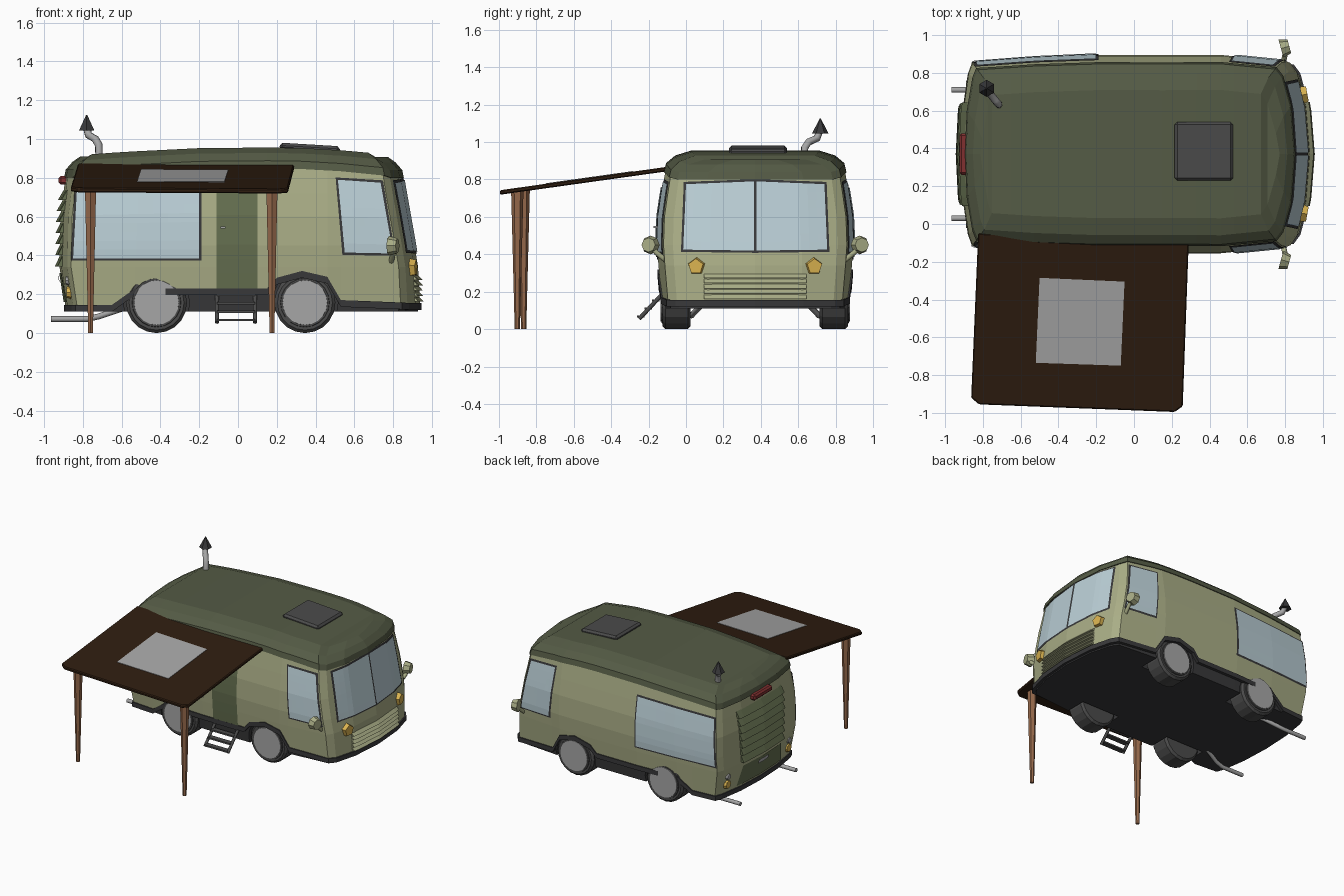
import bpy, bmesh
from mathutils import Vector

if "Cube" in bpy.data.objects:
    bpy.data.objects.remove(bpy.data.objects["Cube"])

CY = 0.37  # centre line of the van in y


def material(name, *rgb):
    m = bpy.data.materials.new(name)
    m.diffuse_color = (*rgb, 1)
    m.use_nodes = True
    m.node_tree.nodes["Principled BSDF"].inputs["Base Color"].default_value = m.diffuse_color
    return m


OLIVE = material("olive", .40, .42, .24)
ROOF = material("roof_green", .09, .105, .06)
DOOR = material("door_green", .13, .16, .08)
DARK = material("dark_grey", .04, .04, .042)
TIRE = material("tire", .07, .07, .07)
METAL = material("metal", .38, .38, .38)
GLASS = material("glass", .50, .63, .68)
AMBER = material("amber", .70, .45, .08)
RED = material("red", .22, .03, .03)
CLOTH = material("awning_brown", .027, .012, .005)
WOOD = material("wood", .30, .14, .07)


def mesh(name, verts, faces, mat, bevel=0):
    me = bpy.data.meshes.new(name)
    me.from_pydata([tuple(v) for v in verts], [], faces)
    bm = bmesh.new()
    bm.from_mesh(me)
    bmesh.ops.recalc_face_normals(bm, faces=bm.faces)
    bm.to_mesh(me)
    bm.free()
    me.materials.append(mat)
    ob = bpy.data.objects.new(name, me)
    bpy.context.collection.objects.link(ob)
    if bevel:
        b = ob.modifiers.new("bevel", 'BEVEL')
        b.width, b.segments = bevel, 1
    return ob


def frustum(name, p0, p1, r0, r1, n, mat, bevel=0):
    p0, p1 = Vector(p0), Vector(p1)
    bm = bmesh.new()
    bmesh.ops.create_cone(bm, cap_ends=True, segments=n, radius1=r0, radius2=r1, depth=(p1 - p0).length)
    ob = mesh(name, [], [], mat, bevel)
    bm.to_mesh(ob.data)
    bm.free()
    ob.location = (p0 + p1) / 2
    ob.rotation_mode = 'QUATERNION'
    ob.rotation_quaternion = (p1 - p0).to_track_quat('Z', 'Y')
    return ob


def box(name, lo, hi, mat, bevel=0):
    v = [(x, y, z) for x in (lo[0], hi[0]) for y in (lo[1], hi[1]) for z in (lo[2], hi[2])]
    f = [(0, 1, 3, 2), (4, 5, 7, 6), (0, 1, 5, 4), (2, 3, 7, 6), (0, 2, 6, 4), (1, 3, 7, 5)]
    return mesh(name, v, f, mat, bevel)


def tube(name, pts, r, mat):
    cu = bpy.data.curves.new(name, 'CURVE')
    cu.dimensions, cu.bevel_depth, cu.bevel_resolution, cu.use_fill_caps = '3D', r, 2, True
    sp = cu.splines.new('POLY')
    sp.points.add(len(pts) - 1)
    for p, c in zip(sp.points, pts):
        p.co = (*c, 1)
    cu.materials.append(mat)
    ob = bpy.data.objects.new(name, cu)
    bpy.context.collection.objects.link(ob)


def lerp(t, pts):
    if t <= pts[0][0]:
        return pts[0][1]
    for (a, u), (b, v) in zip(pts, pts[1:]):
        if t <= b:
            return u + (v - u) * (t - a) / (b - a)
    return pts[-1][1]


# Body shape functions: end positions, width, roof edge and lower edge
def x_front(z): return lerp(z, [(.11, .94), (.34, .928), (.45, .91), (.8, .848), (.86, .84)])
def x_rear(z): return lerp(z, [(.11, -.885), (.34, -.92), (.6, -.915), (.8, -.89), (.86, -.88)])
def scale(z): return lerp(z, [(.11, .945), (.34, .985), (.45, 1), (.6, .99), (.72, .955), (.86, .91)])
def edge(x): return lerp(x, [(-.93, .81), (-.6, .835), (-.1, .86), (.3, .857), (.6, .84), (.85, .81)])
def sill(x): return lerp(x, [(-.65, .14), (-.53, .225), (.15, .225), (.2, .28), (.33, .315), (.46, .285), (.53, .165), (.9, .15)])


def width(x, z):
    return scale(z) * lerp(x, [(x_rear(z) + .06, .485), (-.53, .51), (-.2, .525), (.46, .525), (x_front(z) - .1, .49)])


def front(v, z, off=0):
    return Vector((x_front(z) - lerp(abs(v), [(0, 0), (.25, .02), (.44 * scale(z), .065)]) + off, CY + v, z))


def rear(v, z, off=0):
    return Vector((x_rear(z) + lerp(abs(v), [(0, 0), (.22, .01), (.43 * scale(z), .04)]) - off, CY + v, z))


def side(s):
    return lambda x, z, off=0: Vector((x, CY + s * (width(x, z) + off), z))


def ring(zf, gx=0, gv=0, dz=0):
    zf_, zr = zf(.9), zf(-.9)
    half = [front(v, zf_) + Vector((gx, gv if v else 0, 0)) for v in (0, .25, .44 * scale(zf_))]
    for x in (x_front(zf_) - .1 + gx, .53, .46, .33, .2, .15, -.2, -.53, -.65, x_rear(zr) + .06 - gx):
        half.append(Vector((x, CY + width(x, zf(x)) + gv, zf(x))))
    half += [rear(v, zr) + Vector((-gx, gv if v else 0, 0)) for v in (.43 * scale(zr), .22, 0)]
    full = half + [Vector((p.x, 2 * CY - p.y, p.z)) for p in half[-2:0:-1]]
    return [p + Vector((0, 0, dz)) for p in full]


def loft(name, rings, mat, caps=(), closed=False):
    n, k = len(rings[0]), len(rings)
    faces = []
    for r in range(k if closed else k - 1):
        a, b = r * n, (r + 1) % k * n
        faces += [(a + i, a + (i + 1) % n, b + (i + 1) % n, b + i) for i in range(n)]
    for c in caps:
        for i in range(n // 2):
            q = dict.fromkeys((i, i + 1, (n - i - 1) % n, (n - i) % n))
            faces.append(tuple(c % k * n + j for j in q))
    return mesh(name, [p for r in rings for p in r], faces, mat)


def patch(name, fn, quad, mat, off, n=8):
    a, b, c, d = [Vector(q) for q in quad]  # lower left, lower right, upper right, upper left
    vs = []
    for j in range(n + 1):
        for i in range(n + 1):
            p = a.lerp(b, i / n).lerp(d.lerp(c, i / n), j / n)
            vs.append(fn(p.x, p.y, off))
    w = n + 1
    return mesh(name, vs, [(j * w + i, j * w + i + 1, j * w + w + i + 1, j * w + w + i) for j in range(n) for i in range(n)], mat)


def window(name, fn, quad):
    mid = sum((Vector(q) for q in quad), Vector((0, 0))) / 4
    big = [Vector(q) + Vector((.012 if q[0] > mid.x else -.012, .012 if q[1] > mid.y else -.012)) for q in quad]
    patch(name + "_frame", fn, big, DARK, .005)
    patch(name, fn, quad, GLASS, .01)


def slat(name, fn, z, h, t, out, mat):
    us = (-h, -.23, 0, .23, h)
    vs = [p for u in us for p in (fn(u, z + t), fn(u, z - t, out), fn(u, z - t))]
    fs = [(3 * k + i, 3 * k + (i + 1) % 3, 3 * k + 3 + (i + 1) % 3, 3 * k + 3 + i) for k in range(4) for i in range(3)]
    mesh(name, vs, fs + [(0, 1, 2), (12, 13, 14)], mat)


# Body shell, sill trim and roof
loft("body", [ring(sill)] + [ring(lambda x, z=z: z) for z in (.34, .45, .6, .72)] + [ring(edge)], OLIVE)
loft("sill_trim", [ring(sill, g, g, d) for g, d in ((-.02, .005), (.008, .005), (.008, -.03), (-.02, -.03))], DARK, closed=True)
loft("roof", [ring(edge, *g) for g in ((-.01, -.01, -.01), (.008, .008, -.01), (0, -.002, .03), (-.035, -.05, .07), (-.075, -.14, .098))]
     , ROOF, caps=(-1,))

# Underbody with wheel wells
under = loft("underbody", [ring(lambda x: .11, -.012, -.012), ring(lambda x: .335, -.012, -.012)], DARK, caps=(0, -1))
for x in (-.42, .345):
    for s in (-1, 1):
        well = frustum("well_cutter", (x, CY + s * .32, .155), (x, CY + s * .6, .155), .17, .17, 20, DARK)
        well.hide_render = True
        m = under.modifiers.new("well", 'BOOLEAN')
        m.operation, m.object = 'DIFFERENCE', well
        bpy.context.view_layer.objects.active = under
        bpy.ops.object.modifier_apply(modifier=m.name)
        bpy.data.objects.remove(well)
        # Wheels
        frustum("tire", (x, CY + s * .345, .157), (x, CY + s * .495, .157), .157, .157, 20, TIRE, .015)
        frustum("hub_rim", (x, CY + s * .48, .157), (x, CY + s * .502, .157), .13, .125, 20, TIRE)
        frustum("hub", (x, CY + s * .48, .157), (x, CY + s * .507, .157), .118, .115, 20, METAL)

# Windows and door
for s in (-1, 1):
    window("rear_side_window", side(s), [(-.85, .385), (-.2, .385), (-.2, .76), (-.83, .74)])
    window("cab_window", side(s), [(.55, .415), (.80, .41), (.735, .775), (.515, .79)])
    window("windscreen_half", front, [(s * .006, .42), (s * .385, .425), (s * .37, .775), (s * .006, .79)])
patch("door", side(-1), [(-.11, .23), (.1, .23), (.1, .835), (-.11, .835)], DOOR, .007)
box("door_handle", (-.09, -.175, .54), (-.065, -.15, .55), METAL)

# Front grille, headlights, mirrors
for z in (.285, .257, .229, .201, .173):
    slat("grille_slat", front, z, .275, .011, .02, OLIVE)
for s in (-1, 1):
    p = front(s * .31, .335)
    frustum("headlight", p - Vector((.02, 0, 0)), p + Vector((.024, s * .008, 0)), .052, .042, 5, AMBER)
    p = Vector((.80, CY + s * .565, .45))
    tube("mirror_arm", [(.79, CY + s * .48, .37), (.80, CY + s * .53, .41), p], .014, OLIVE)
    mir = frustum("mirror", p - Vector((.022, s * .006, 0)), p + Vector((.022, s * .006, 0)), .05, .038, 8, OLIVE)

# Rear louvres, plate, lights
for i in range(7):
    slat("rear_louvre", rear, .37 + i * .057, .25 + .004 * i, .026, .024, ROOF if i < 0 else DOOR)
patch("rear_panel", rear, [(-.27, .16), (.27, .16), (.23, .31), (-.23, .31)], DOOR, .006)
patch("plate", rear, [(-.06, .265), (.06, .265), (.06, .295), (-.06, .295)], METAL, .014, 2)
box("brake_light", (-.925, CY - .11, .765), (-.87, CY + .11, .81), RED, .012)
for s in (-1, 1):
    p = rear(s * .37, .21)
    frustum("tail_light", p + Vector((.01, 0, 0)), p - Vector((.016, 0, 0)), .036, .028, 8, AMBER)
    p = rear(s * .37, .27)
    frustum("reverse_light", p + Vector((.01, 0, 0)), p - Vector((.012, 0, 0)), .026, .02, 8, METAL)
    # Exhaust pipes
    y = CY + s * .34
    tube("exhaust", [(-.965, y, .072), (-.78, y, .072), (-.72, y - s * .01, .085), (-.6, y - s * .05, .125)], .015, METAL)

# Chimney and roof hatch
tube("chimney_pipe", [(-.715, .63, .88), (-.718, .635, .97), (-.735, .655, 1.0), (-.77, .70, 1.02), (-.78, .715, 1.06)], .02, METAL)
frustum("chimney_cap", (-.78, .718, 1.045), (-.78, .718, 1.125), .045, .003, 6, DARK)
hatch = box("roof_hatch", (-.155, -.155, -.02), (.155, .155, .016), TIRE, .014)
hatch.location, hatch.rotation_euler = (.37, .385, .956), (0, .06, 0)

# Awning sheet, pale panel and poles
def sheet(name, xy, lift, thick, mat, bevel=0):
    top = [Vector((x, y, .872 + (y + .07) * .14 + lift)) for x, y in xy]
    n = len(xy)
    fs = [tuple(range(n)), tuple(range(n, 2 * n))] + [(i, (i + 1) % n, n + (i + 1) % n, n + i) for i in range(n)]
    mesh(name, top + [p - Vector((0, 0, thick)) for p in top], fs, mat, bevel)


sheet("awning", [(-.825, -.05), (.29, -.09), (.258, -.965), (.215, -.995), (-.82, -.955), (-.862, -.92)], 0, .024, CLOTH, .006)
sheet("awning_panel", [(-.5, -.285), (-.05, -.305), (-.07, -.75), (-.52, -.735)], .003, .004, METAL)
for x, y in ((-.76, -.868), (.175, -.902)):
    frustum("awning_pole", (x, y, 0), (x, y, .74), .014, .033, 6, WOOD)

# Entry steps
for x in (-.108, .088):
    tube("step_rail", [(x, -.1, .215), (x, -.25, .055)], .011, TIRE)
for i in range(4):
    y, z = -.118 - i * .041, .196 - i * .043
    box("step_tread", (-.108, y - .022, z - .006), (.088, y + .018, z + .006), TIRE)
